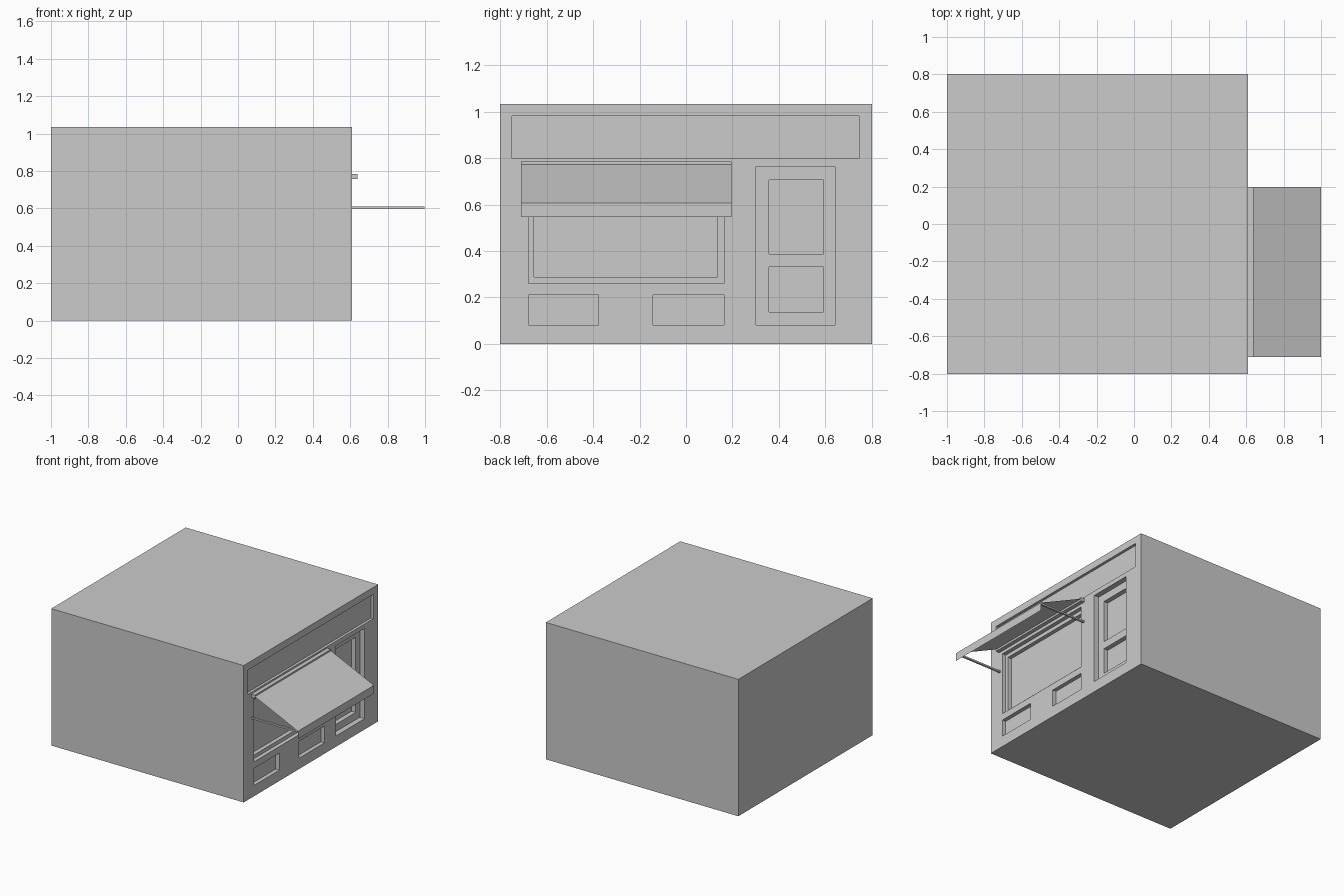
import bpy
import bmesh
from mathutils import Vector

if "Cube" in bpy.data.objects:
    bpy.data.objects.remove(bpy.data.objects["Cube"], do_unlink=True)

grey = bpy.data.materials.new("plain_grey")
grey.use_nodes = True
COLOUR = (0.6, 0.6, 0.6, 1)
grey.diffuse_color = COLOUR
grey.node_tree.nodes["Principled BSDF"].inputs["Base Color"].default_value = COLOUR

WALL = 0.61


def finish(name, bm):
    mesh = bpy.data.meshes.new(name)
    bm.to_mesh(mesh)
    bm.free()
    mesh.materials.append(grey)
    obj = bpy.data.objects.new(name, mesh)
    bpy.context.scene.collection.objects.link(obj)
    return obj


def box(name, xs, ys, zs):
    bm = bmesh.new()
    bmesh.ops.create_cube(bm, size=1)
    for v in bm.verts:
        v.co = Vector(r[0] if c < 0 else r[1] for c, r in zip(v.co, (xs, ys, zs)))
    return finish(name, bm)


# Shop block
body = box("shop_body", (-1, WALL), (-0.803, 0.803), (0, 1.035))


def recess(name, ys, zs, depth):
    """Cut a rectangular niche into the shop front."""
    cutter = box(name, (WALL - depth, WALL + 0.1), ys, zs)
    cutter.hide_render = True
    cutter.hide_viewport = True
    cutter.display_type = 'WIRE'
    mod = body.modifiers.new(name, 'BOOLEAN')
    mod.operation = 'DIFFERENCE'
    mod.solver = 'EXACT'
    mod.object = cutter
    return cutter


cutters = [
    recess("sign_niche", (-0.75, 0.745), (0.798, 0.982), 0.02),
    recess("window_frame", (-0.68, 0.163), (0.26, 0.735), 0.03),
    recess("window_pane", (-0.655, 0.136), (0.288, 0.707), 0.06),
    recess("door_frame", (0.302, 0.642), (0.082, 0.764), 0.04),
    recess("door_upper_panel", (0.357, 0.592), (0.388, 0.706), 0.075),
    recess("door_lower_panel", (0.357, 0.592), (0.137, 0.331), 0.075),
    recess("left_base_panel", (-0.68, -0.378), (0.082, 0.21), 0.03),
    recess("right_base_panel", (-0.142, 0.163), (0.082, 0.21), 0.03),
]

# Bake the cuts and drop the cutters
for c in cutters:
    c.hide_viewport = False
bpy.context.view_layer.update()
baked = bpy.data.meshes.new_from_object(
    body.evaluated_get(bpy.context.evaluated_depsgraph_get()))
body.modifiers.clear()
body.data = baked
for c in cutters:
    bpy.data.objects.remove(c, do_unlink=True)

# Awning: roller box, cloth with hanging valance, two arms
A0, A1 = -0.712, 0.197
box("awning_box", (WALL, 0.64), (A0, A1), (0.758, 0.785))

bm = bmesh.new()
rows = [[bm.verts.new((x, y, z)) for y in (A0, A1)]
        for x, z in ((0.64, 0.773), (1, 0.608), (1, 0.547))]
for (a, b), (c, d) in zip(rows, rows[1:]):
    bm.faces.new((a, c, d, b))
finish("awning_cloth", bm)

for side, y in (("right", A0), ("left", A1 - 0.014)):
    box(side + "_awning_arm", (WALL, 0.998), (y, y + 0.014), (0.597, 0.609))
